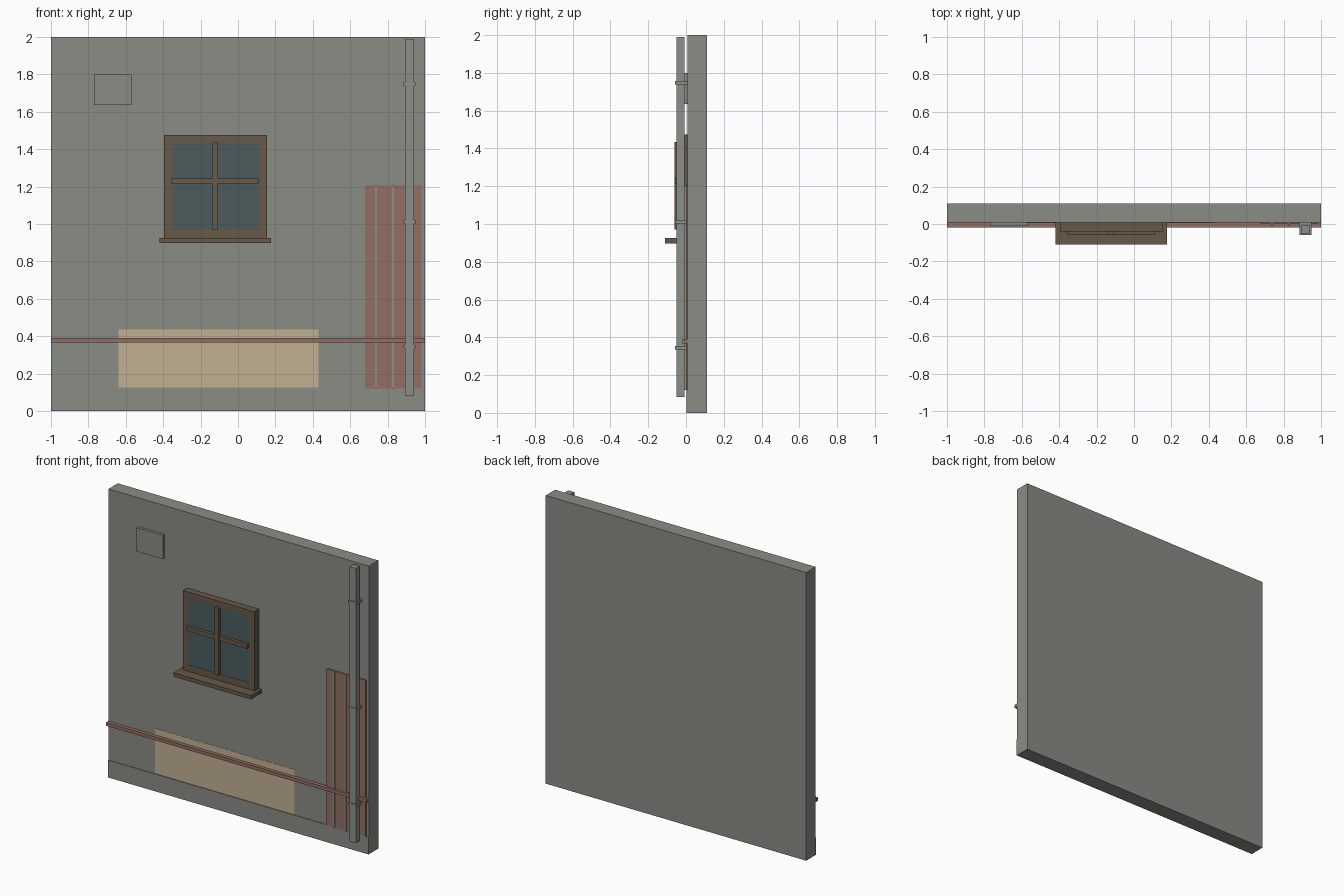
import bpy
import bmesh

default = bpy.data.objects.get("Cube")
if default:
    bpy.data.objects.remove(default, do_unlink=True)


def material(name, rgb):
    m = bpy.data.materials.new(name)
    m.use_nodes = True
    colour = (*rgb, 1.0)
    m.diffuse_color = colour
    m.node_tree.nodes["Principled BSDF"].inputs["Base Color"].default_value = colour
    return m


plaster = material("grey plaster", (0.255, 0.262, 0.235))
metal = material("pale grey metal", (0.262, 0.275, 0.25))
wood = material("dark brown wood", (0.136, 0.1, 0.065))
glass = material("teal glass", (0.069, 0.107, 0.112))
rust = material("rusty red", (0.287, 0.156, 0.122))
sand = material("sand patch", (0.539, 0.434, 0.287))

WALL = 0.007   # front face of the wall
BACK = 0.11


def box(name, mat, x, y, z):
    """Box spanning the given (low, high) ranges."""
    bm = bmesh.new()
    bmesh.ops.create_cube(bm, size=1)
    for v in bm.verts:
        for i, (lo, hi) in enumerate((x, y, z)):
            v.co[i] = hi if v.co[i] > 0 else lo
    mesh = bpy.data.meshes.new(name)
    bm.to_mesh(mesh)
    bm.free()
    mesh.materials.append(mat)
    obj = bpy.data.objects.new(name, mesh)
    bpy.context.collection.objects.link(obj)
    return obj


# Wall, plinth and wall-mounted plates
box("wall", plaster, (-1, 1), (WALL, BACK), (0, 2))
box("plinth", plaster, (-1, 1), (0.003, WALL), (0, 0.12))
box("vent_plate", plaster, (-0.77, -0.57), (-0.011, WALL), (1.635, 1.8))
box("plaster_patch", sand, (-0.64, 0.43), (0.0055, WALL), (0.125, 0.435))

# Window: frame bars, glass, crossing bars and sill
left, right, low, high, rim = -0.395, 0.155, 0.92, 1.475, 0.042
front = -0.04
for side, x in (("right", (left, left + rim)), ("left", (right - rim, right))):
    box("window_jamb_" + side, wood, x, (front, WALL), (low, high))
inner = (left + rim, right - rim)
box("window_head", wood, inner, (front, WALL), (high - rim, high))
box("window_bottom_rail", wood, inner, (front, WALL), (low, low + 0.05))
box("window_glass", glass, inner, (front + 0.002, WALL), (low + 0.05, high - rim))
box("window_mullion", wood, (-0.137, -0.106), (-0.06, front + 0.002), (0.97, 1.435))
box("window_crossbar", wood, (-0.355, 0.11), (-0.0595, front + 0.002), (1.213, 1.243))
box("window_sill", wood, (-0.42, 0.176), (-0.11, WALL), (0.898, 0.925))

# Panel with vertical battens
box("rusty_panel", rust, (0.68, 0.98), (-0.001, WALL), (0.12, 1.205))
for i in range(3):
    x = 0.738 + 0.091 * i
    box(f"panel_batten_{i + 1}", metal, (x - 0.006, x + 0.006), (-0.007, WALL), (0.12, 1.205))

# Horizontal rail across the wall
box("horizontal_rail", rust, (-1, 1), (-0.019, WALL), (0.367, 0.39))

# Downpipe with brackets
box("downpipe", metal, (0.893, 0.94), (-0.051, -0.009), (0.083, 1.99))
for i, z in enumerate((0.345, 1.012, 1.748)):
    box(f"pipe_bracket_{i + 1}", metal, (0.886, 0.948), (-0.058, WALL), (z - 0.009, z + 0.009))
